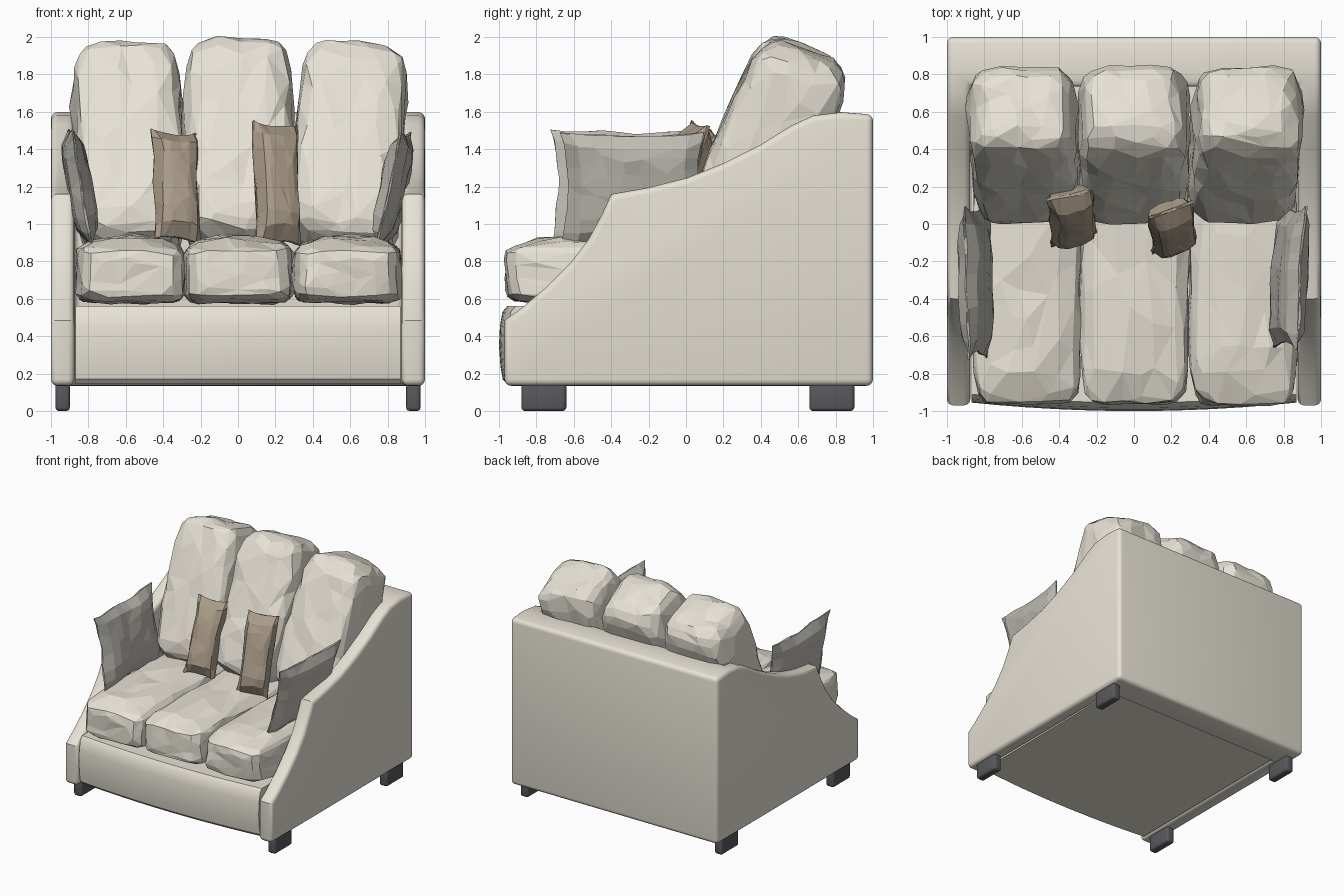
import bpy, bmesh, math, random
from mathutils import Vector, Matrix, Euler, noise

if "Cube" in bpy.data.objects:
    bpy.data.objects.remove(bpy.data.objects["Cube"])


def material(name, rgb):
    m = bpy.data.materials.new(name)
    m.diffuse_color = (*rgb, 1)
    m.use_nodes = True
    m.node_tree.nodes["Principled BSDF"].inputs["Base Color"].default_value = m.diffuse_color
    return m


CREAM = material("cream_fabric", (0.80, 0.76, 0.67))
GREY = material("grey_fabric", (0.52, 0.50, 0.45))
BROWN = material("brown_fabric", (0.40, 0.33, 0.25))
DARK = material("dark_foot", (0.10, 0.10, 0.11))


def make(name, bm, mat):
    bmesh.ops.recalc_face_normals(bm, faces=bm.faces)
    me = bpy.data.meshes.new(name)
    bm.to_mesh(me)
    bm.free()
    ob = bpy.data.objects.new(name, me)
    me.materials.append(mat)
    bpy.context.collection.objects.link(ob)
    return ob


def activate(ob):
    bpy.ops.object.select_all(action='DESELECT')
    ob.select_set(True)
    bpy.context.view_layer.objects.active = ob


def apply_all(ob):
    activate(ob)
    for m in list(ob.modifiers):
        bpy.ops.object.modifier_apply(modifier=m.name)


def smooth(ob, angle=35):
    activate(ob)
    bpy.ops.object.shade_smooth_by_angle(angle=math.radians(angle))


def loft(name, rings, mat):
    """Skin a row of closed rings and cap both ends."""
    bm = bmesh.new()
    vs = [[bm.verts.new(p) for p in r] for r in rings]
    n = len(rings[0])
    for a, b in zip(vs, vs[1:]):
        for i in range(n):
            bm.faces.new((a[i], a[(i + 1) % n], b[(i + 1) % n], b[i]))
    bm.faces.new(vs[0])
    bm.faces.new(vs[-1])
    return make(name, bm, mat)


def box(name, lo, hi, mat):
    bm = bmesh.new()
    bmesh.ops.create_cube(bm, size=1)
    lo, hi = Vector(lo), Vector(hi)
    for v in bm.verts:
        v.co = [(lo[i] + hi[i]) / 2 + v.co[i] * (hi[i] - lo[i]) for i in range(3)]
    return make(name, bm, mat)


def soft(name, half, loc, rot, mat, seed, pinch=False, power=5, crown=0.0, amp=0.014, ratio=0.35):
    """Lumpy faceted cushion; pinch=True gives a thin pillow with drawn-out corners."""
    rng = random.Random(seed)
    bm = bmesh.new()
    bmesh.ops.create_cube(bm, size=2)
    bmesh.ops.subdivide_edges(bm, edges=bm.edges[:], cuts=8, use_grid_fill=True)
    off = Vector((seed * 3.7, seed * 1.3, seed * 2.1))
    mat4 = Matrix.Translation(loc) @ Euler([math.radians(a) for a in rot]).to_matrix().to_4x4()
    for v in bm.verts:
        u, t, w = v.co
        if pinch:
            thick = max(0.1, math.sqrt(max(0, (1 - u ** 4) * (1 - w ** 4))))
            p = Vector((u * (1 - 0.09 * (1 - w * w)), t * thick, w * (1 - 0.07 * (1 - u * u))))
        else:
            p = v.co / sum(abs(c) ** power for c in v.co) ** (1 / power)
        p = Vector(p[i] * half[i] for i in range(3))
        if w > 0:
            p.z += crown * (1 - u * u) * (1 - t ** 4)
        p += noise.noise_vector(p * 6 + off) * amp
        p += Vector(rng.uniform(-1, 1) for _ in range(3)) * amp * 0.25
        v.co = mat4 @ p
    ob = make(name, bm, mat)
    d = ob.modifiers.new("facets", 'DECIMATE')
    d.ratio = ratio
    apply_all(ob)
    return ob


# Arms and back: one side profile across the full width, hollowed for the seat
side = [(-0.97, 0.135), (1.0, 0.135), (1.0, 1.585), (0.83, 1.598), (0.68, 1.58), (0.57, 1.53),
        (0.40, 1.425), (0.20, 1.325), (0.0, 1.245), (-0.2, 1.195), (-0.40, 1.16), (-0.45, 1.05),
        (-0.52, 0.92), (-0.62, 0.79), (-0.75, 0.66), (-0.88, 0.55), (-0.97, 0.485)]
shell = loft("arms_and_back", [[(x, y, z) for y, z in side] for x in (-1, 1)], CREAM)
cutter = box("seat_cutter", (-0.875, -2, -1), (0.875, 0.735, 3), CREAM)
cutter.hide_render = True
b = shell.modifiers.new("hollow", 'BOOLEAN')
b.operation, b.solver, b.object = 'DIFFERENCE', 'EXACT', cutter
v = shell.modifiers.new("round", 'BEVEL')
v.width, v.segments, v.limit_method, v.angle_limit = 0.035, 4, 'ANGLE', math.radians(60)
apply_all(shell)
bpy.data.objects.remove(cutter)
smooth(shell)

# Bowed front rail and seat base
rail = [(0.75, 0.15), (-0.955, 0.145), (-0.98, 0.17), (-0.992, 0.24), (-1.0, 0.35),
        (-0.995, 0.45), (-0.982, 0.53), (-0.955, 0.562), (0.75, 0.562)]
rings = []
for i in range(13):
    x = -0.868 + 1.736 * i / 12
    bow = 0.045 * (x / 0.868) ** 2
    rings.append([(x, y + (bow if y < 0 else 0), z) for y, z in rail])
smooth(loft("seat_base", rings, CREAM))

# Feet
for sx, side_name in ((-1, "left"), (1, "right")):
    for y, end in ((-0.76, "front"), (0.78, "back")):
        foot = box(f"{end}_{side_name}_foot", (sx * 0.9375 - 0.0385, y - 0.12, 0),
                   (sx * 0.9375 + 0.0385, y + 0.12, 0.15), DARK)
        m = foot.modifiers.new("round", 'BEVEL')
        m.width, m.segments = 0.02, 3
        apply_all(foot)
        smooth(foot)

# Seat cushions and leaning back cushions
for i, (x, top, roll) in enumerate(((-0.585, 1.385, -2), (0, 1.405, 0), (0.597, 1.385, 3))):
    soft(f"seat_cushion_{i + 1}", (0.287, 0.69, 0.155), (0.98 * x, -0.27, 0.735), (0, 0, 0),
         CREAM, i + 1, power=8, crown=0.045, amp=0.02)
    soft(f"back_cushion_{i + 1}", (0.29, 0.27, 0.585), (x, 0.425, top), (-23.5, roll, 0),
         CREAM, i + 11, amp=0.022)

# Grey pillows against the arms
soft("left_arm_pillow", (0.41, 0.065, 0.31), (-0.845, -0.31, 1.2), (-10, 0, 91), GREY, 21, True)
soft("right_arm_pillow", (0.385, 0.065, 0.305), (0.83, -0.285, 1.19), (12, 0, 86), GREY, 22, True)

# Brown pillows leaning on the back cushions
soft("left_small_pillow", (0.13, 0.095, 0.315), (-0.33, 0.04, 1.2), (-22, 5, 16), BROWN, 31, True)
soft("right_small_pillow", (0.13, 0.095, 0.34), (0.205, -0.02, 1.215), (-16, 5, 22), BROWN, 32, True)
